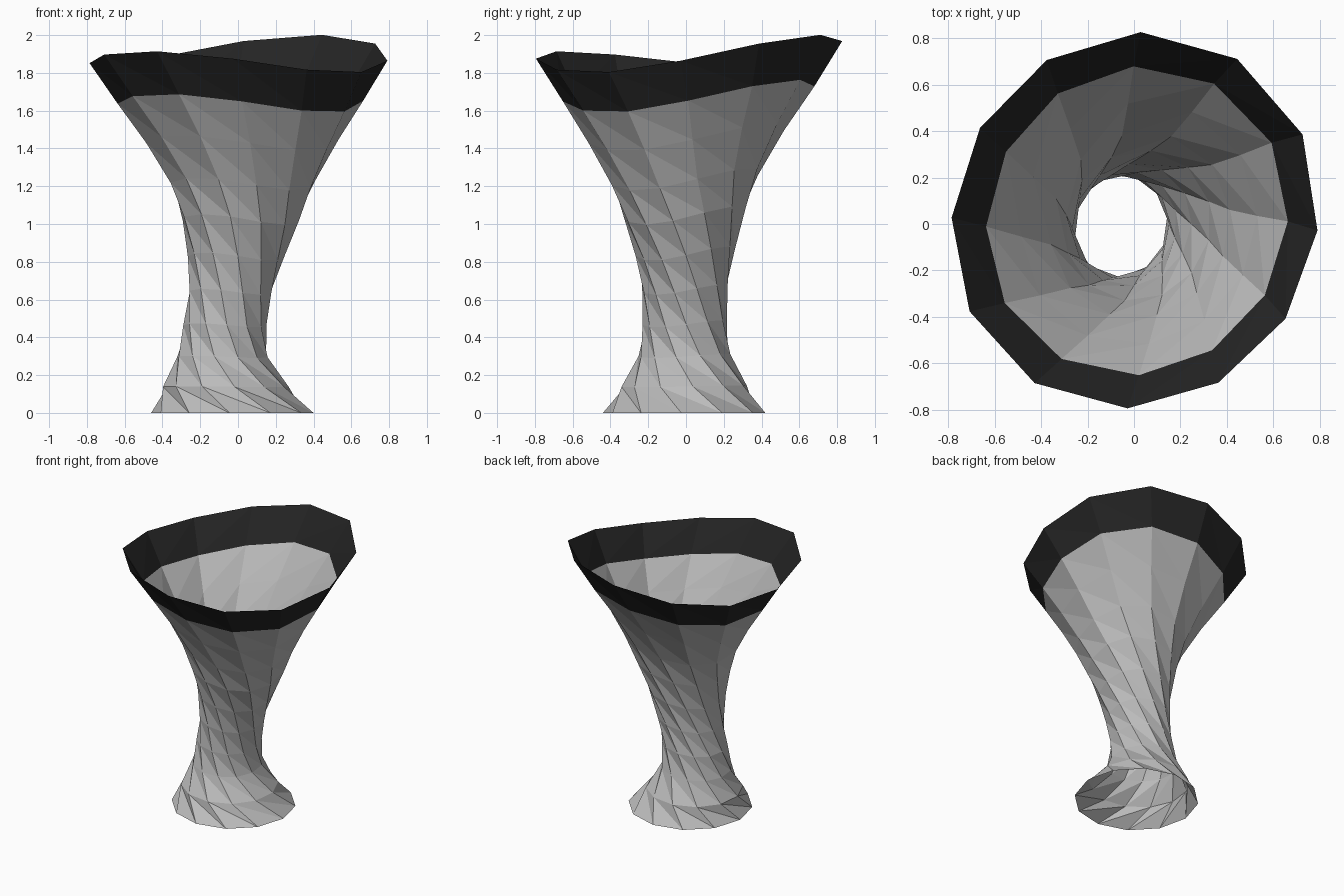
import bpy, bmesh
from math import cos, sin, radians

cube = bpy.data.objects.get("Cube")
if cube:
    bpy.data.objects.remove(cube, do_unlink=True)

SIDES = 12
# rings from foot to lip: mean height, radius, centre x, centre y, twist in degrees
RINGS = [
    (0.00, 0.43, -0.03, -0.01, 118),
    (0.14, 0.335, -0.065, -0.01, 98),
    (0.30, 0.245, -0.083, -0.01, 80),
    (0.47, 0.222, -0.07, -0.01, 63),
    (0.65, 0.227, -0.04, -0.01, 47),
    (0.84, 0.26, -0.01, -0.01, 32),
    (1.04, 0.32, 0.015, -0.015, 20),
    (1.23, 0.393, 0.025, -0.015, 11),
    (1.45, 0.515, 0.02, -0.01, 5),
    (1.667, 0.658, 0.01, 0.0, 1),
    (1.89, 0.80, 0.0, 0.0, -2),
]


def material(name, value):
    mat = bpy.data.materials.new(name)
    mat.use_nodes = True
    colour = (value, value, value, 1)
    mat.diffuse_color = colour
    mat.node_tree.nodes["Principled BSDF"].inputs["Base Color"].default_value = colour
    return mat


def ring_point(ring, side):
    """Corner of a ring; the rings wave more and more towards the lip."""
    z, r, cx, cy, twist = ring
    a = radians(twist + side * 360 / SIDES)
    wave = 0.047 * cos(a - radians(80)) + 0.068 * cos(2 * (a - radians(57)))
    dz = wave * (z / 1.89) ** 1.2
    r += 0.35 * dz
    return cx + r * cos(a), cy + r * sin(a), z + dz


# twisted open tube, with the top band as a dark rim
bm = bmesh.new()
rows = [[bm.verts.new(ring_point(ring, s)) for s in range(SIDES)] for ring in RINGS]
for level, (low, high) in enumerate(zip(rows, rows[1:])):
    for s in range(SIDES):
        n = (s + 1) % SIDES
        for corners in ((low[s], low[n], high[s]), (low[n], high[n], high[s])):
            face = bm.faces.new(corners)
            face.material_index = int(level == len(rows) - 2)

mesh = bpy.data.meshes.new("twisted_vase")
bm.to_mesh(mesh)
bm.free()
mesh.materials.append(material("light grey", 0.5))
mesh.materials.append(material("black", 0.018))
vase = bpy.data.objects.new("twisted_vase", mesh)
bpy.context.scene.collection.objects.link(vase)
